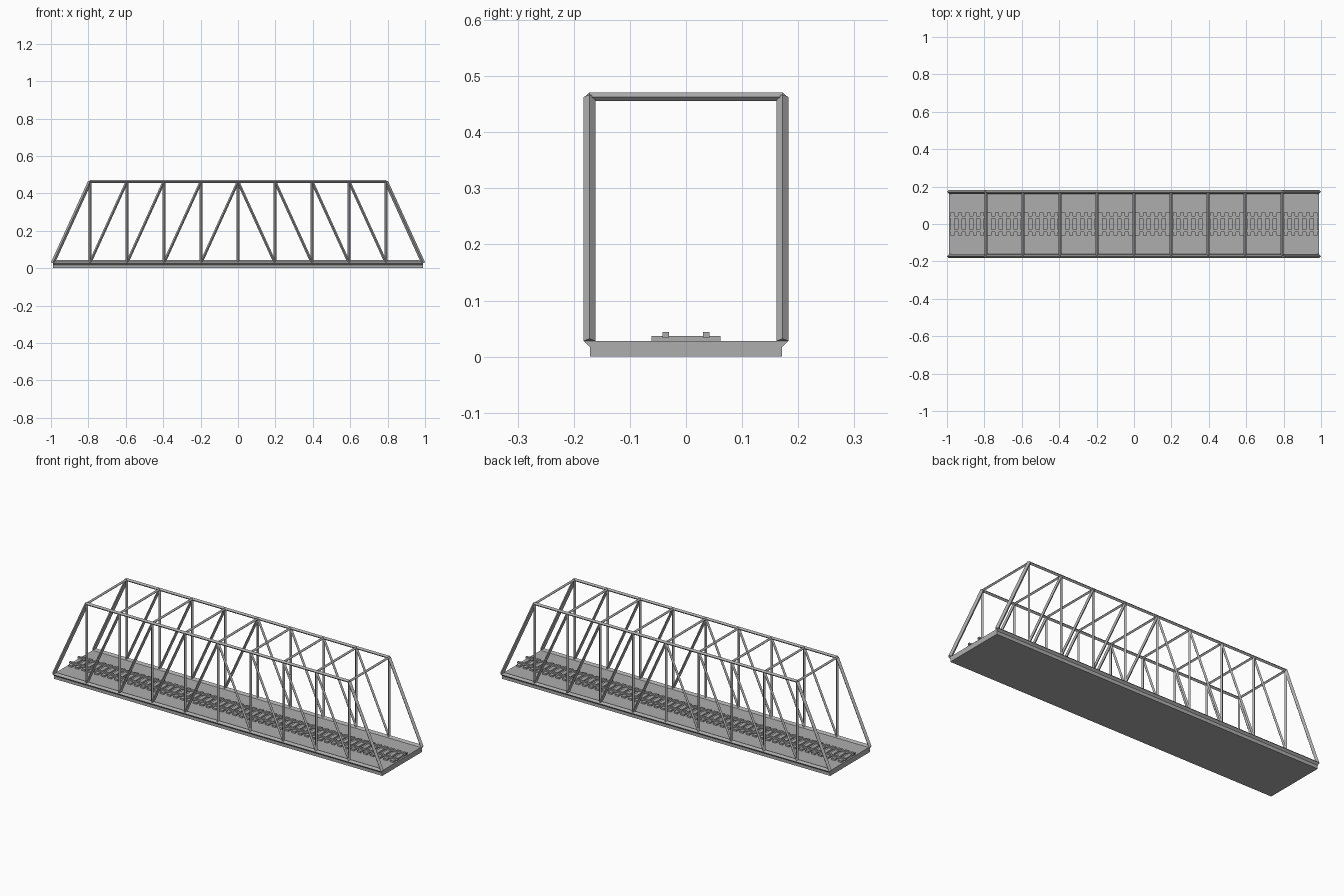
import bpy, bmesh
from mathutils import Vector, Matrix

cube = bpy.data.objects.get("Cube")
if cube:
    bpy.data.objects.remove(cube, do_unlink=True)

steel = bpy.data.materials.new("grey_steel")
steel.use_nodes = True
GREY = (0.42, 0.42, 0.42, 1)
steel.diffuse_color = GREY
steel.node_tree.nodes["Principled BSDF"].inputs["Base Color"].default_value = GREY

PANEL = 0.198           # truss panel length
SIDE = 0.172            # distance of each truss from the centre line
LOW, HIGH = 0.028, 0.463
THICK, CHORD, THIN = 0.0105, 0.0085, 0.0075


def finish(name, bm):
    mesh = bpy.data.meshes.new(name)
    bm.to_mesh(mesh)
    bm.free()
    mesh.materials.append(steel)
    obj = bpy.data.objects.new(name, mesh)
    bpy.context.scene.collection.objects.link(obj)


def boxes(name, centres, size):
    bm = bmesh.new()
    for c in centres:
        bmesh.ops.create_cube(bm, size=1, matrix=Matrix.Translation(c) @ Matrix.Diagonal((*size, 1)))
    finish(name, bm)


def bars(name, segments, radius, across=(0, 1, 0)):
    """Four-sided bars with a corner pointing along the across axis."""
    bm = bmesh.new()
    for a, b in segments:
        a, b, u = Vector(a), Vector(b), Vector(across)
        d = (b - a).normalized()
        rot = Matrix((u, d.cross(u), d)).transposed().to_4x4()
        bmesh.ops.create_cone(bm, cap_ends=True, segments=4, radius1=radius, radius2=radius,
                              depth=(b - a).length, matrix=Matrix.Translation((a + b) / 2) @ rot)
    finish(name, bm)


# Deck and track
boxes("deck", [(0, 0, LOW / 2)], (10 * PANEL, 2 * 0.171, LOW))
boxes("ties", [((i - 24.5) * PANEL / 5, 0, 0.032) for i in range(50)], (0.021, 0.123, 0.01))
boxes("rails", [(0, s * 0.036, 0.039) for s in (-1, 1)], (10 * PANEL, 0.011, 0.01))

# Side trusses
for side, s in (("left", 1), ("right", -1)):
    # The front faces -y, so the model's own left is +x; trusses are front and back
    label = "back" if s > 0 else "front"
    y = s * SIDE

    def low(i):
        return (i * PANEL, y, LOW)

    def high(i):
        return (i * PANEL, y, HIGH)

    bars(label + "_bottom_chord", [(low(-5), low(5))], THICK)
    bars(label + "_top_chord", [(high(-4), high(4))], CHORD)
    bars(label + "_end_posts", [(low(5 * e), high(4 * e)) for e in (-1, 1)], THICK)
    bars(label + "_verticals", [(low(i), high(i)) for i in range(-4, 5)], THIN)
    bars(label + "_diagonals",
         [(low(e * (i + 1)), high(e * i)) for e in (-1, 1) for i in range(4)], THIN)

# Overhead cross beams
bars("cross_beams", [((i * PANEL, -SIDE, HIGH), (i * PANEL, SIDE, HIGH)) for i in range(-4, 5)],
     THIN, across=(1, 0, 0))
